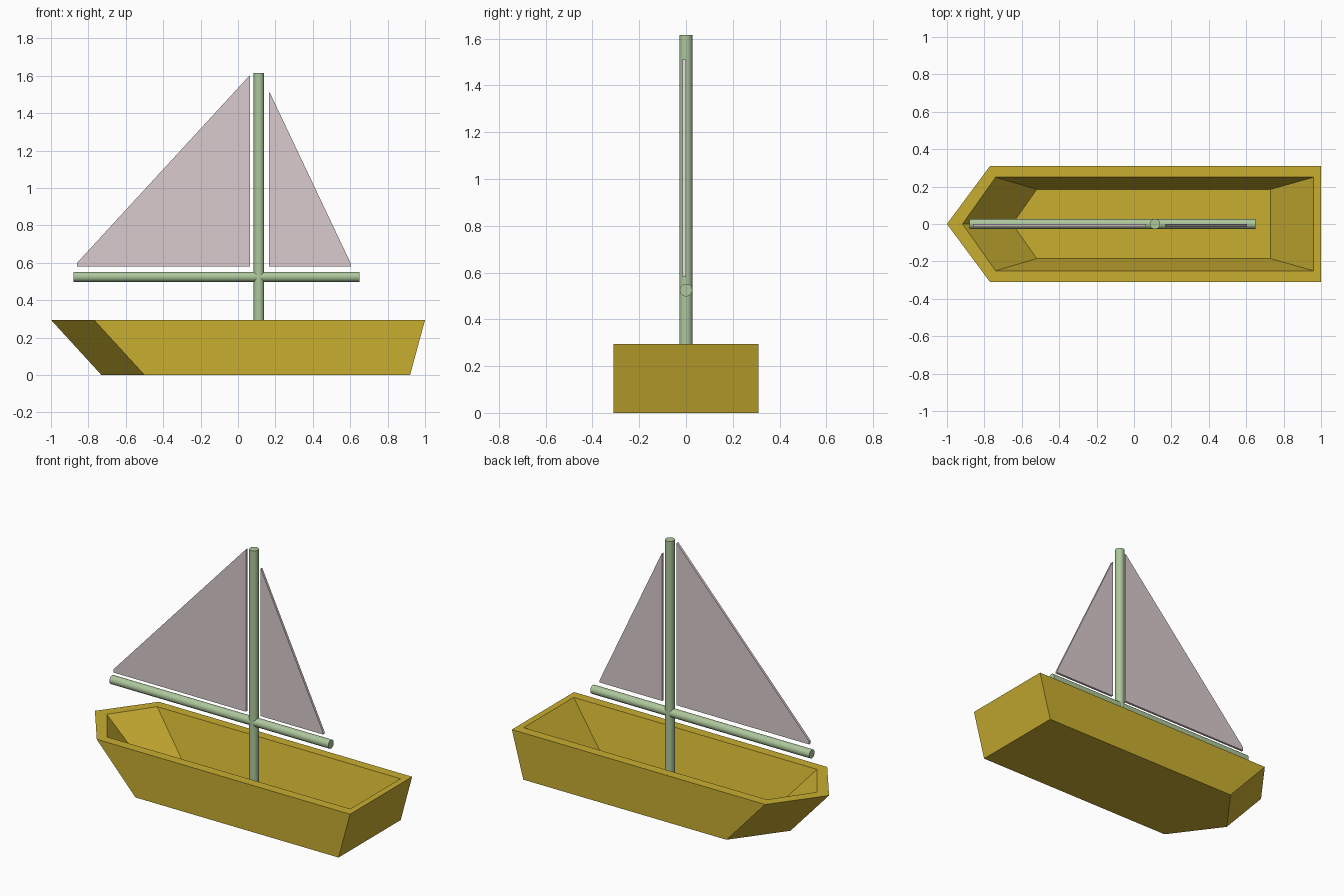
import bpy, bmesh, math

if "Cube" in bpy.data.objects:
    bpy.data.objects.remove(bpy.data.objects["Cube"])


def material(name, color):
    m = bpy.data.materials.new(name)
    m.diffuse_color = (*color, 1)
    m.use_nodes = True
    m.node_tree.nodes["Principled BSDF"].inputs["Base Color"].default_value = m.diffuse_color
    return m


hull_mat = material("hull_yellow", (0.58, 0.42, 0.03))
spar_mat = material("spar_green", (0.42, 0.57, 0.33))
sail_mat = material("sail_pink", (0.70, 0.60, 0.61))


def finish(name, bm, mat):
    bmesh.ops.recalc_face_normals(bm, faces=bm.faces)
    me = bpy.data.meshes.new(name)
    bm.to_mesh(me)
    bm.free()
    me.materials.append(mat)
    ob = bpy.data.objects.new(name, me)
    bpy.context.collection.objects.link(ob)
    return ob


def hull(name, rings):
    """Each ring: bow x, shoulder x, stern x, half width, z; joined in order and capped."""
    bm = bmesh.new()
    loops = []
    for bow, shoulder, stern, w, z in rings:
        pts = [(bow, 0), (shoulder, -w), (stern, -w), (stern, w), (shoulder, w)]
        loops.append([bm.verts.new((x, y, z)) for x, y in pts])
    for a, b in zip(loops, loops[1:]):
        for i in range(5):
            j = (i + 1) % 5
            bm.faces.new((a[i], a[j], b[j], b[i]))
    bm.faces.new(loops[0])
    bm.faces.new(loops[-1])
    return finish(name, bm, hull_mat)


def spar(name, location, radius, length, rotation=(0, 0, 0)):
    bpy.ops.mesh.primitive_cylinder_add(vertices=32, radius=radius, depth=length,
                                        location=location, rotation=rotation)
    ob = bpy.context.object
    ob.name = name
    ob.data.materials.append(spar_mat)
    bpy.ops.object.shade_smooth_by_angle(angle=math.radians(30))


def sail(name, outline, y0=-0.015, y1=0.0):
    bm = bmesh.new()
    face = bm.faces.new([bm.verts.new((x, y0, z)) for x, z in outline])
    ext = bmesh.ops.extrude_face_region(bm, geom=[face], use_keep_orig=True)
    for v in ext["geom"]:
        if isinstance(v, bmesh.types.BMVert):
            v.co.y = y1
    finish(name, bm, sail_mat)


# Open hull: outer bottom, outer rim, inner rim, inner floor
hull("hull", [
    (-0.73, -0.50, 0.92, 0.31, 0.0),
    (-1.00, -0.77, 1.00, 0.31, 0.295),
    (-0.917, -0.74, 0.96, 0.25, 0.295),
    (-0.65, -0.52, 0.73, 0.185, 0.04),
])

# Mast standing on the floor, and the boom crossing it
floor, top = 0.035, 1.615
spar("mast", (0.112, 0, (floor + top) / 2), 0.028, top - floor)
spar("boom", (-0.115, 0, 0.525), 0.027, 1.53, (0, math.pi / 2, 0))

# Sails on both sides of the mast
sail("main_sail", [(-0.86, 0.58), (0.065, 0.58), (0.065, 1.605), (-0.86, 0.60)])
sail("fore_sail", [(0.167, 0.58), (0.605, 0.58), (0.605, 0.592), (0.17, 1.51), (0.167, 1.51)])
